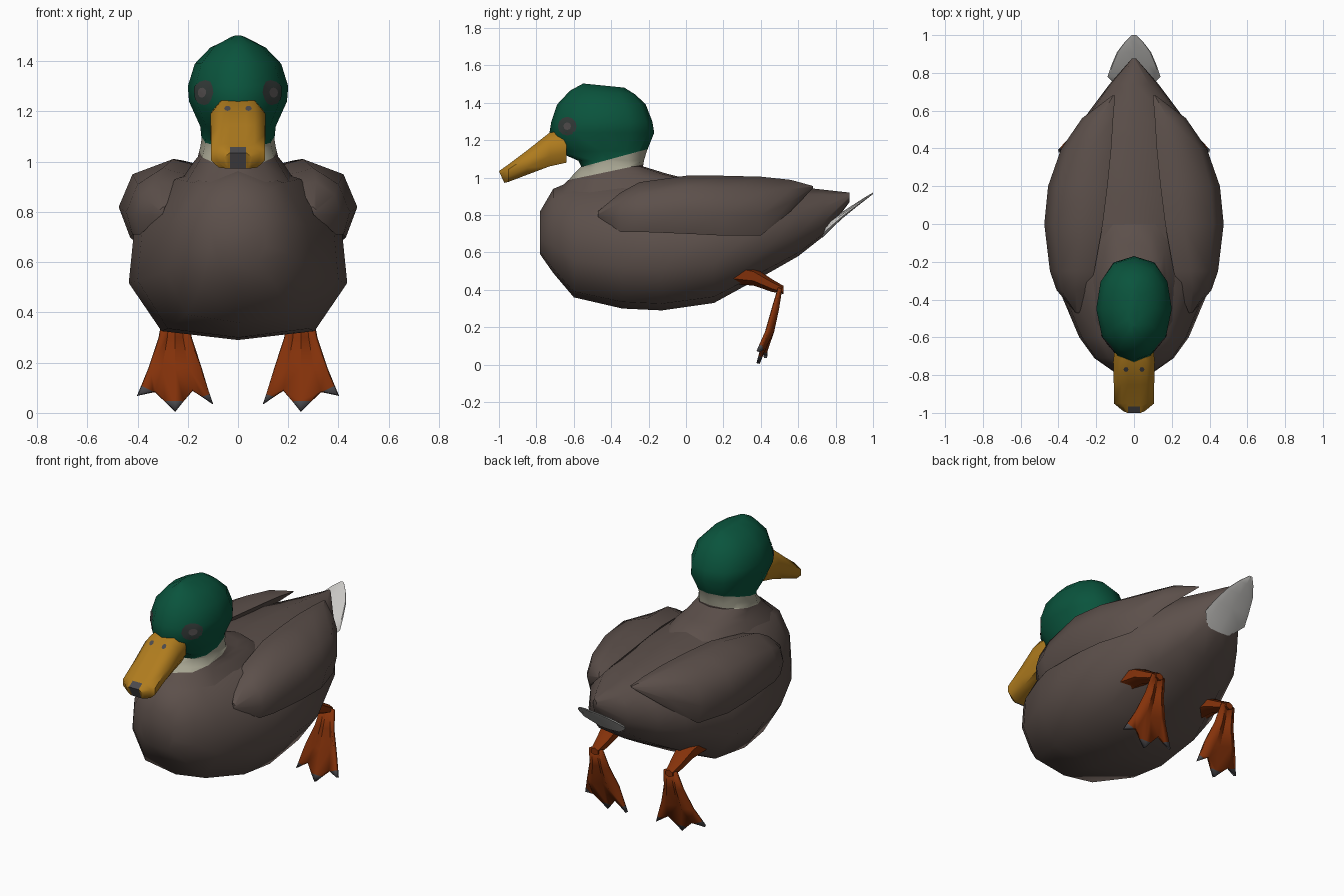
import bpy, bmesh, math
from mathutils import Vector
from mathutils.bvhtree import BVHTree

if "Cube" in bpy.data.objects:
    bpy.data.objects.remove(bpy.data.objects["Cube"])


def mat(name, *rgb):
    m = bpy.data.materials.new(name)
    m.diffuse_color = (*rgb, 1)
    m.use_nodes = True
    m.node_tree.nodes["Principled BSDF"].inputs["Base Color"].default_value = m.diffuse_color
    return m


BROWN = mat("brown_plumage", .108, .08, .07)
GREEN = mat("green_plumage", .003, .088, .046)
CREAM = mat("collar_cream", .39, .38, .29)
WHITE = mat("tail_white", .58, .57, .55)
YELLOW = mat("bill_yellow", .43, .2, .013)
ORANGE = mat("leg_orange", .23, .031, .003)
GREY = mat("dark_grey", .07, .066, .072)
EYE = mat("eye_dark", .035, .045, .042)
PUPIL = mat("eye_centre_grey", .09, .08, .08)


def finish(name, bm, *mats):
    bmesh.ops.recalc_face_normals(bm, faces=bm.faces)
    me = bpy.data.meshes.new(name)
    bm.to_mesh(me)
    bm.free()
    for m in mats:
        me.materials.append(m)
    ob = bpy.data.objects.new(name, me)
    bpy.context.collection.objects.link(ob)
    return ob


def loft(rings):
    """Skin closed rings of equal point count and cap both ends."""
    bm = bmesh.new()
    rows = [[bm.verts.new(p) for p in r] for r in rings]
    n = len(rows[0])
    for a, b in zip(rows, rows[1:]):
        for i in range(n):
            j = (i + 1) % n
            bm.faces.new((a[i], a[j], b[j], b[i]))
    bm.faces.new(rows[0])
    bm.faces.new(rows[-1])
    bmesh.ops.remove_doubles(bm, verts=bm.verts, dist=.0005)
    bmesh.ops.recalc_face_normals(bm, faces=bm.faces)
    return bm


def cut(bm, co, no, faces=None):
    """Slice faces along a plane without removing anything."""
    faces = faces or bm.faces[:]
    geom = {e for f in faces for e in (*f.verts, *f.edges, f)}
    bmesh.ops.bisect_plane(bm, geom=list(geom), plane_co=co, plane_no=no)


def sections(half, stations):
    """Rings along y from a half outline and (y, low, high, half width)."""
    outline = half + [(-x, t) for x, t in half[-2:0:-1]]
    return [[(x * w, y, lo + t * (hi - lo)) for x, t in outline]
            for y, lo, hi, w in stations]


def patch(name, tree, centre, ray, u, v, r, m, lift, n=12):
    """Thin disc draped on a surface by casting rays."""
    c, ray, u, v = Vector(centre), Vector(ray), Vector(u), Vector(v)
    bm = bmesh.new()
    loops = []
    for k in (.01, .5, 1):
        loop = []
        for i in range(n):
            a = 2 * math.pi * i / n
            p = c + (u * math.cos(a) + v * math.sin(a)) * r * k
            loop.append(bm.verts.new(tree.ray_cast(p, ray)[0] - ray * lift))
        loops.append(loop)
    bm.faces.new(loops[0])
    for a, b in zip(loops, loops[1:]):
        for i in range(n):
            j = (i + 1) % n
            bm.faces.new((a[i], a[j], b[j], b[i]))
    return finish(name, bm, m)


# Body
half = [(0, 0), (.7, .05), (1, .32), (.95, .62), (.62, .89), (0, 1)]
finish("body", loft(sections(half, [
    (-.78, .59, .82, .11), (-.71, .49, .94, .21), (-.6, .36, .985, .29),
    (-.34, .30, 1.01, .40), (-.13, .29, 1.0, .435), (.15, .33, .99, .43),
    (.46, .50, .965, .33), (.6, .58, .95, .235), (.74, .69, .935, .13),
    (.875, .87, .92, .012)])), BROWN)

# Tail feathers
finish("tail_feathers", loft(sections(half, [
    (.73, .68, .74, .09), (.78, .73, .775, .14), (.84, .785, .82, .12),
    (.91, .842, .865, .09), (.965, .885, .9, .048), (1.0, .912, .92, .012)])), WHITE)

# Head and neck, split by two tilted planes into plumage, collar, plumage
rings = []
for z, yf, yb, w, tilt in [(.92, -.70, .10, .23, 0), (.995, -.62, 0, .18, 0),
                           (1.02, -.60, -.10, .16, 0), (1.06, -.56, -.23, .15, 0),
                           (1.09, -.575, -.225, .145, 0), (1.14, -.69, -.21, .15, 0),
                           (1.24, -.73, -.17, .195, 0), (1.3, -.72, -.18, .2, 0),
                           (1.39, -.69, -.215, .172, 0), (1.465, -.62, -.27, .11, .06),
                           (1.503, -.55, -.33, .03, .1)]:
    ring = []
    for i in range(12):
        c, s = math.cos(math.pi * i / 6), math.sin(math.pi * i / 6)
        p = 1.15 if c < -.1 and z > 1.1 else .85
        y = (yf + yb) / 2 + math.copysign(abs(c) ** .9, c) * (yb - yf) / 2
        ring.append((math.copysign(abs(s) ** p, s) * w, y, z - tilt * (y - yf)))
    rings.append(ring)
bm = loft(rings)
head_tree = BVHTree.FromBMesh(bm)
planes = [(Vector((0, -.4, 1.035)), Vector((0, -.21, 1))),
          (Vector((0, -.4, 1.10)), Vector((0, -.27, 1)))]
for co, no in planes:
    cut(bm, co, no)
for f in bm.faces:
    p = f.calc_center_median()
    f.material_index = sum((p - co).dot(no) > 0 for co, no in planes)
finish("head_and_neck", bm, BROWN, CREAM, GREEN)

# Bill with a slanted end and a dark nail cut into its tip
bill_half = [(0, 0), (.72, 0), (1, .3), (1, .72), (.62, 1), (0, 1)]
rings = sections(bill_half, [
    (-.64, 1.08, 1.255, .1), (-.73, 1.06, 1.24, .11), (-.85, 1.015, 1.145, .107),
    (-.95, .977, 1.07, .107), (-1.0, .972, 1.035, .055)])
rings[-1] = [(x, y + (1.035 - z) * .45, z) for x, y, z in rings[-1]]
bm = loft(rings)
bill_tree = BVHTree.FromBMesh(bm)
for co, no in (((.032, 0, 0), (1, 0, 0)), ((-.032, 0, 0), (1, 0, 0)),
               ((0, -.965, 0), (0, 1, 0))):
    cut(bm, co, no)
for f in bm.faces:
    p = f.calc_center_median()
    f.material_index = int(abs(p.x) < .032 and p.y < -.965)
finish("bill", bm, YELLOW, GREY)

for side, s in (("left", 1), ("right", -1)):
    # Nostril and eye
    patch(side + "_nostril", bill_tree, (s * .042, -.77, 1.6), (0, 0, -1),
          (1, 0, 0), (0, 1, 0), .013, GREY, .004, 8)
    for part, r, m, lift in (("eye", .05, EYE, .004), ("pupil", .02, PUPIL, .007)):
        patch(f"{side}_{part}", head_tree, (s, -.635, 1.275), (-s, 0, 0),
              (0, 1, 0), (0, 0, 1), r, m, lift)

    # Folded wing: sections from lower edge, over the bulge, to inner edge
    wing = [
        (-.47, [(.30, .79), (.31, .80), (.31, .81), (.30, .82), (.29, .82)]),
        (-.35, [(.39, .71), (.41, .79), (.385, .87), (.31, .92), (.24, .91)]),
        (-.25, [(.42, .71), (.445, .80), (.40, .91), (.30, .975), (.21, .95)]),
        (0, [(.43, .70), (.475, .82), (.42, .95), (.26, 1.01), (.165, .985)]),
        (.2, [(.42, .69), (.455, .81), (.405, .94), (.25, 1.01), (.14, .985)]),
        (.4, [(.36, .69), (.385, .80), (.35, .92), (.22, 1.005), (.12, .98)]),
        (.56, [(.25, .82), (.275, .87), (.25, .94), (.18, .988), (.11, .97)]),
        (.68, [(.11, .945), (.115, .947), (.115, .95), (.11, .955), (.10, .955)])]
    finish(side + "_wing", loft([[(s * x, y, z) for x, z in pts]
                                 for y, pts in wing]), BROWN)

    # Thigh
    finish(side + "_leg", loft([
        [(s * .25 + 1.2 * r * math.sin(a), y, z + r * math.cos(a))
         for a in (math.pi * i / 3 for i in range(6))]
        for y, z, r in [(.25, .49, .06), (.36, .473, .05), (.46, .423, .034),
                        (.52, .40, .022)]]), ORANGE)

    # Webbed foot hanging down: ridged grid of toes and webs, dark toe tips
    rows = [[(k * w / 2, y + (d if k % 2 else 0), z) for k in range(-2, 3)]
            for y, z, w, d in [(.50, .41, .042, .006), (.467, .30, .062, .022),
                               (.433, .18, .103, .03)]]
    rows.append([(-.15, .425, .035), (-.07, .42, .09), (0, .385, .006),
                 (.08, .41, .085), (.15, .385, .07)])
    place = lambda p: Vector((s * (.25 + p[0]), p[1], p[2]))
    bm = bmesh.new()
    vs = [[bm.verts.new(place(p)) for p in r] for r in rows]
    for a, b in zip(vs, vs[1:]):
        for i in range(4):
            bm.faces.new((a[i], a[i + 1], b[i + 1], b[i]))
    for i in (0, 2, 4):
        tip = vs[3][i]
        no = (vs[2][i].co - tip.co).normalized()
        cut(bm, tip.co + no * .04, no, tip.link_faces[:])
        for f in tip.link_faces:
            f.material_index = 1
    foot = finish(side + "_foot", bm, ORANGE, GREY)
    sol = foot.modifiers.new("thickness", 'SOLIDIFY')
    sol.thickness, sol.offset = .018, 0

# Smooth shading with sharp rims
for ob in bpy.context.collection.objects:
    ob.select_set(True)
    bpy.context.view_layer.objects.active = ob
bpy.ops.object.shade_smooth_by_angle(angle=math.radians(50))
